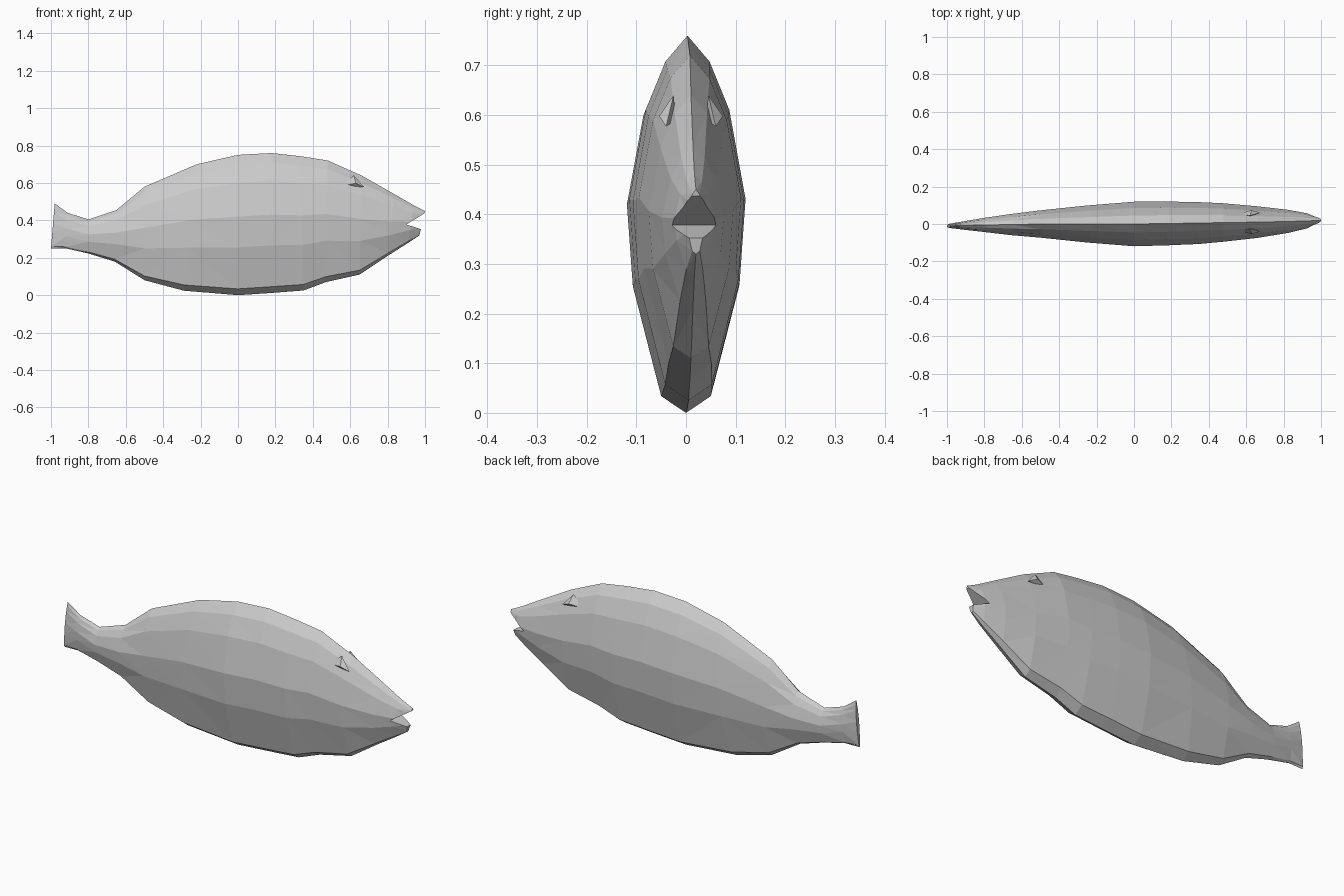
import bpy, bmesh
from mathutils import Vector

if "Cube" in bpy.data.objects:
    bpy.data.objects.remove(bpy.data.objects["Cube"])

# Sections tail to snout: x top, x bottom, z bottom, z top, half width, y centre
sections = [
    (-0.98, -1.00, 0.25, 0.49, 0.011, -0.01),
    (-0.91, -0.92, 0.25, 0.44, 0.022, -0.008),
    (-0.80, -0.80, 0.223, 0.405, 0.038, -0.005),
    (-0.65, -0.66, 0.18, 0.455, 0.057, -0.003),
    (-0.50, -0.50, 0.08, 0.58, 0.073, 0.0),
    (-0.22, -0.29, 0.024, 0.70, 0.099, 0.0),
    (0.00, 0.00, 0.0, 0.75, 0.119, 0.0),
    (0.18, 0.18, 0.012, 0.76, 0.117, 0.003),
    (0.34, 0.35, 0.025, 0.742, 0.112, 0.005),
    (0.48, 0.47, 0.07, 0.72, 0.103, 0.008),
    (0.66, 0.65, 0.11, 0.64, 0.085, 0.010),
    (0.84, 0.80, 0.21, 0.538, 0.062, 0.014),
    (0.94, 0.91, 0.28, 0.48, 0.040, 0.017),
    (1.00, 0.97, 0.32, 0.45, 0.018, 0.02),
]
# Half cross-section: height fraction, width fraction
levels = [(0.045, 0.42), (0.34, 0.90), (0.56, 1.0), (0.80, 0.72), (0.93, 0.38)]


def mesh_object(name, bm):
    bmesh.ops.triangulate(bm, faces=bm.faces[:], quad_method='SHORT_EDGE')
    bmesh.ops.recalc_face_normals(bm, faces=bm.faces[:])
    me = bpy.data.meshes.new(name)
    bm.to_mesh(me)
    bm.free()
    ob = bpy.data.objects.new(name, me)
    bpy.context.collection.objects.link(ob)
    return ob


def ring_points(s):
    xt, xb, zb, zt, w, yc = s
    outline = [(0, 0)] + levels + [(1, 0)]
    loop = [(t, f) for t, f in outline] + [(t, -f) for t, f in reversed(levels)]
    return [Vector((xb + (xt - xb) * t, yc + w * f, zb + (zt - zb) * t)) for t, f in loop]


def hull(name, points):
    bm = bmesh.new()
    for p in points:
        bm.verts.new(p)
    bmesh.ops.convex_hull(bm, input=bm.verts[:])
    return mesh_object(name, bm)


# Faceted body with tail
bm = bmesh.new()
rings = [[bm.verts.new(p) for p in ring_points(s)] for s in sections]
n = len(rings[0])
for a, b in zip(rings, rings[1:]):
    for i in range(n):
        j = (i + 1) % n
        bm.faces.new((a[i], a[j], b[j], b[i]))
bm.faces.new(rings[0])
bm.faces.new(rings[-1])
body = mesh_object("fish_body", bm)

# Open mouth, cut as a wedge
wedge = [(0.90, 0.378), (1.04, 0.463), (1.04, 0.332)]
cutter = hull("mouth_cutter", [(x, y, z) for x, z in wedge for y in (-0.2, 0.2)])
cutter.hide_render = True
mod = body.modifiers.new("mouth", 'BOOLEAN')
mod.operation = 'DIFFERENCE'
mod.solver = 'EXACT'
mod.object = cutter
bpy.context.view_layer.objects.active = body
bpy.ops.object.modifier_apply(modifier=mod.name)
bpy.data.objects.remove(cutter)

# Small brow ridges above the eyes
for side, name in ((-1, "brow_right"), (1, "brow_left")):
    pts = [(0.56, 0.045, 0.587), (0.63, 0.064, 0.598), (0.675, 0.05, 0.577),
           (0.62, 0.035, 0.64), (0.62, 0.03, 0.59)]
    hull(name, [(x, 0.01 + side * y, z) for x, y, z in pts])
